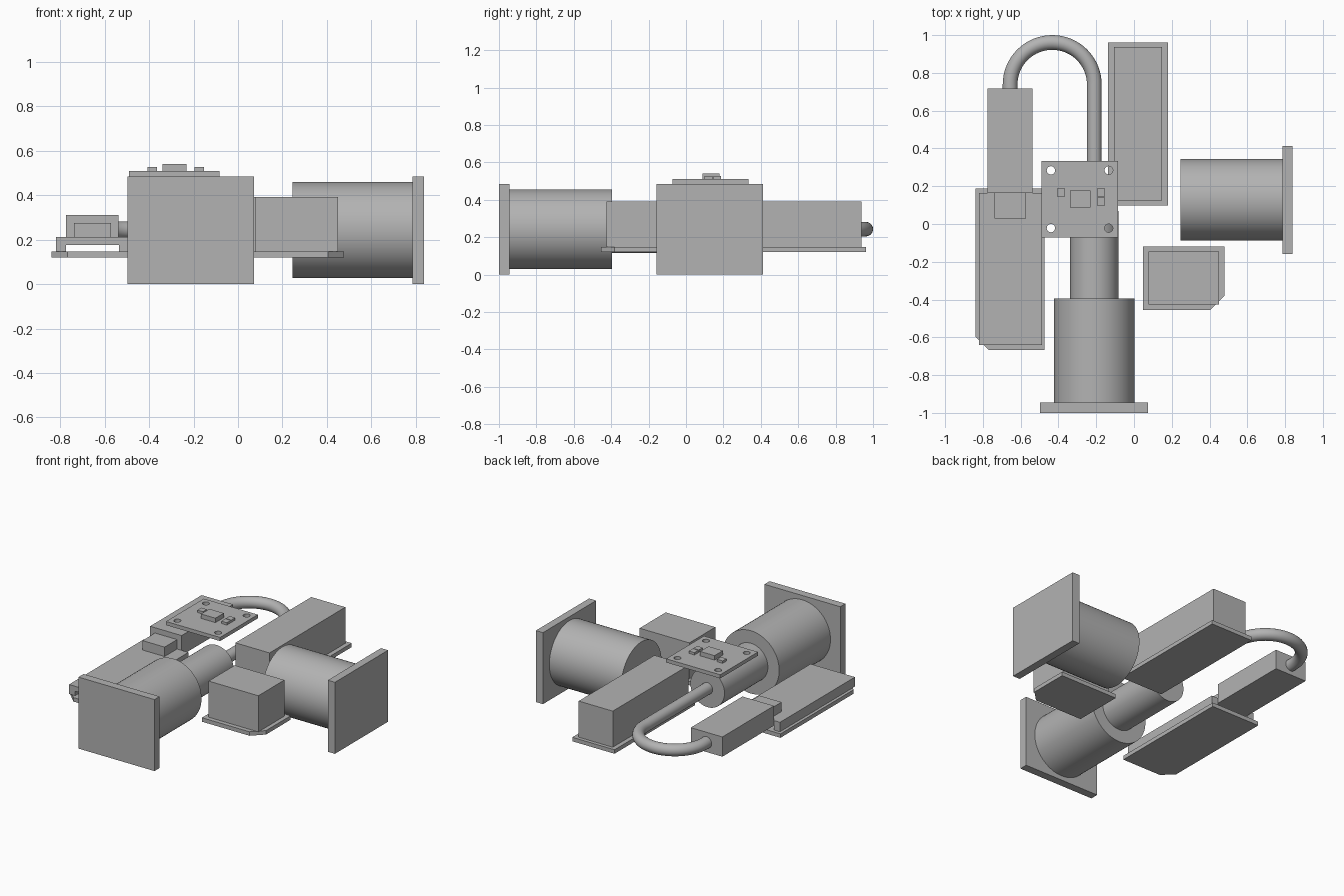
import bpy
import bmesh
import math
from mathutils import Matrix, Vector

if "Cube" in bpy.data.objects:
    bpy.data.objects.remove(bpy.data.objects["Cube"])

grey = bpy.data.materials.new("plain_grey")
grey.use_nodes = True
grey.diffuse_color = (0.45, 0.45, 0.45, 1)
grey.node_tree.nodes["Principled BSDF"].inputs["Base Color"].default_value = (0.45, 0.45, 0.45, 1)

AXIS_Z = 0.243  # shared height of motors and hose


def finish(name, bm, smooth=False):
    bmesh.ops.recalc_face_normals(bm, faces=bm.faces)
    mesh = bpy.data.meshes.new(name)
    bm.to_mesh(mesh)
    bm.free()
    mesh.materials.append(grey)
    obj = bpy.data.objects.new(name, mesh)
    bpy.context.collection.objects.link(obj)
    if smooth:
        bpy.ops.object.select_all(action='DESELECT')
        obj.select_set(True)
        bpy.context.view_layer.objects.active = obj
        bpy.ops.object.shade_smooth_by_angle(angle=math.radians(35))
    return obj


def prism(name, points, low, high, upright=False):
    """Extrude an outline along z, or an x-z outline along y when upright."""
    bm = bmesh.new()
    place = (lambda p: (p[0], low, p[1])) if upright else (lambda p: (p[0], p[1], low))
    face = bm.faces.new([bm.verts.new(place(p)) for p in points])
    out = bmesh.ops.extrude_face_region(bm, geom=[face])
    step = Vector((0, high - low, 0)) if upright else Vector((0, 0, high - low))
    bmesh.ops.translate(bm, vec=step, verts=[v for v in out["geom"] if isinstance(v, bmesh.types.BMVert)])
    return finish(name, bm)


def box(name, x, y, z):
    return prism(name, [(x[0], y[0]), (x[1], y[0]), (x[1], y[1]), (x[0], y[1])], *z)


def cylinder(name, radius, start, end, sides=64):
    start, end = Vector(start), Vector(end)
    bm = bmesh.new()
    turn = (end - start).to_track_quat('Z', 'Y').to_matrix().to_4x4()
    bmesh.ops.create_cone(bm, cap_ends=True, segments=sides, radius1=radius, radius2=radius,
                          depth=(end - start).length,
                          matrix=Matrix.Translation((start + end) / 2) @ turn)
    return finish(name, bm, smooth=True)


# Front motor with its stepped shaft housing
box("front_motor_flange", (-0.497, 0.073), (-1.0, -0.945), (0, 0.485))
cylinder("front_motor_body", 0.213, (-0.21, -0.945, AXIS_Z), (-0.21, -0.395, AXIS_Z))
cylinder("front_motor_neck", 0.128, (-0.21, -0.395, AXIS_Z), (-0.21, 0.07, AXIS_Z))

# Side motor
box("side_motor_flange", (0.785, 0.838), (-0.158, 0.412), (0, 0.485))
cylinder("side_motor_body", 0.216, (0.245, 0.128, AXIS_Z), (0.785, 0.128, AXIS_Z))

# Long block on its tray
box("long_tray", (-0.137, 0.18), (0.098, 0.962), (0.12, 0.147))
box("long_block", (-0.107, 0.149), (0.125, 0.938), (0.147, 0.392))

# Short block on a tray with one clipped corner
prism("short_tray", [(0.048, -0.118), (0.048, -0.455), (0.405, -0.455),
                     (0.478, -0.382), (0.478, -0.118)], 0.12, 0.147)
box("short_block", (0.077, 0.45), (-0.425, -0.145), (0.147, 0.392))

# Flat case: clipped base plate and a channel-shaped lid
prism("case_base", [(-0.84, 0.187), (-0.84, -0.597), (-0.768, -0.668),
                    (-0.475, -0.668), (-0.475, 0.187)], 0.12, 0.147)
prism("case_lid", [(-0.82, 0.147), (-0.775, 0.147), (-0.775, 0.177), (-0.535, 0.177),
                   (-0.535, 0.147), (-0.487, 0.147), (-0.487, 0.211), (-0.82, 0.211)],
      -0.64, 0.164, upright=True)

# Cable connector behind the case
box("connector_housing", (-0.775, -0.538), (0.164, 0.717), (0.177, 0.311))
box("connector_plug", (-0.738, -0.572), (0.03, 0.164), (0.211, 0.275))

# Bent hose from the motor neck to the connector
centre, bend = Vector((-0.433, 0.738, AXIS_Z)), 0.223
path = [Vector((-0.21, 0.07, AXIS_Z))]
for i in range(33):
    a = math.pi * i / 32
    path.append(centre + bend * Vector((math.cos(a), math.sin(a), 0)))
path.append(Vector((-0.656, 0.717, AXIS_Z)))
bm = bmesh.new()
rings = []
for i, p in enumerate(path):
    along = (path[min(i + 1, len(path) - 1)] - path[max(i - 1, 0)]).normalized()
    side = along.cross(Vector((0, 0, 1)))
    angles = [math.tau * k / 24 for k in range(24)]
    rings.append([bm.verts.new(p + 0.039 * (math.cos(t) * side + math.sin(t) * Vector((0, 0, 1))))
                  for t in angles])
for a, b in zip(rings, rings[1:]):
    for k in range(24):
        bm.faces.new((a[k], a[k - 1], b[k - 1], b[k]))
bm.faces.new(rings[0])
bm.faces.new(rings[-1])
finish("bent_hose", bm, smooth=True)

# Circuit board with four drilled corners
board = box("circuit_board", (-0.49, -0.084), (-0.072, 0.333), (0.485, 0.51))
for x in (-0.44, -0.134):
    for y in (-0.022, 0.284):
        cutter = cylinder("hole_cutter", 0.022, (x, y, 0.45), (x, y, 0.55), 32)
        cutter.hide_render = True
        cutter.hide_viewport = True
        drill = board.modifiers.new("corner_hole", 'BOOLEAN')
        drill.operation = 'DIFFERENCE'
        drill.solver = 'EXACT'
        drill.object = cutter

# Chips on the board
box("main_chip", (-0.339, -0.231), (0.088, 0.178), (0.51, 0.54))
for x, y in ((-0.386, 0.167), (-0.174, 0.167), (-0.174, 0.12)):
    box("small_chip", (x - 0.021, x + 0.021), (y - 0.021, y + 0.021), (0.51, 0.526))
